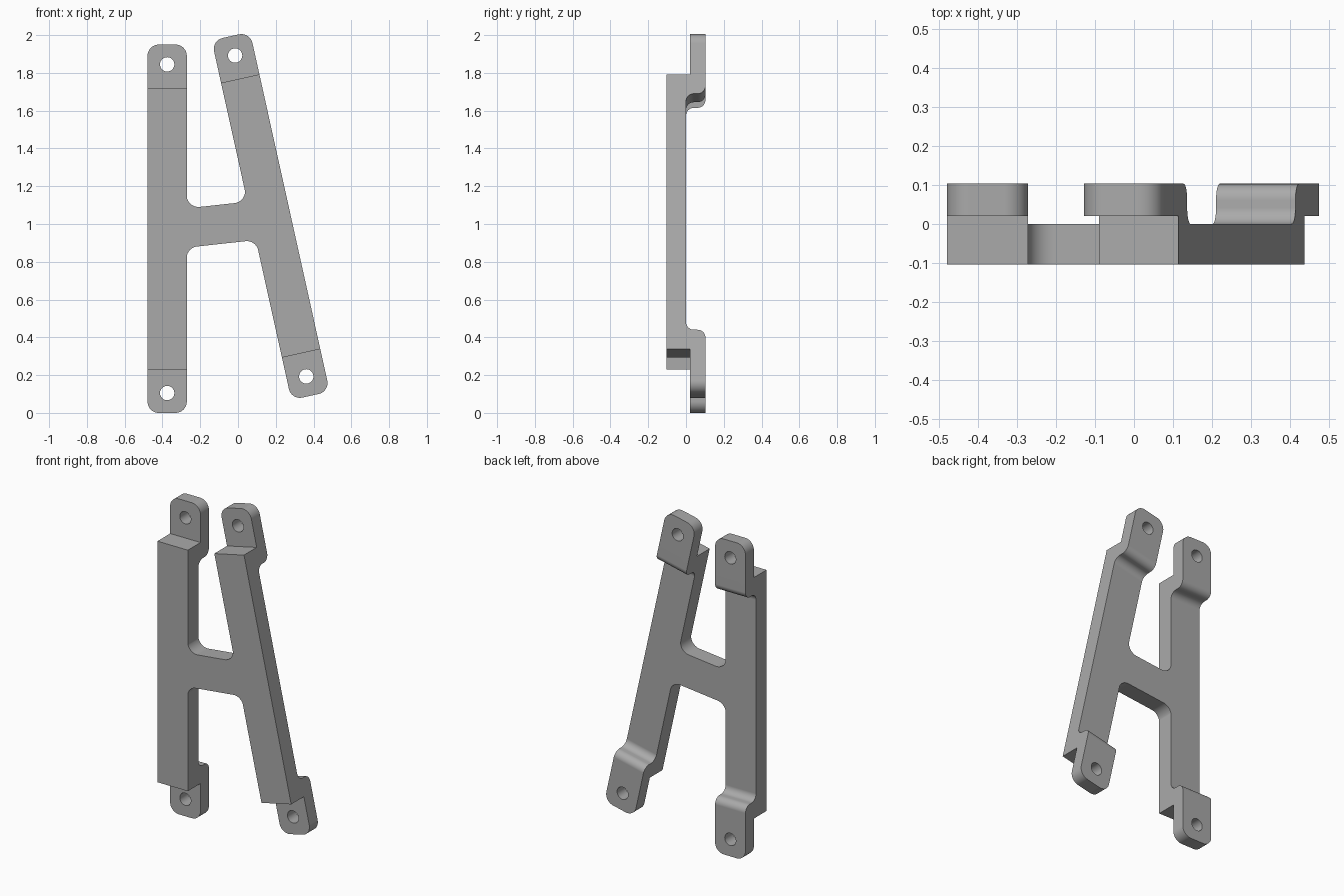
import bpy, math
from mathutils import Vector, Matrix

if "Cube" in bpy.data.objects:
    bpy.data.objects.remove(bpy.data.objects["Cube"])

grey = bpy.data.materials.new("plain grey")
grey.use_nodes = True
colour = (0.4, 0.4, 0.4, 1)
grey.diffuse_color = colour
grey.node_tree.nodes["Principled BSDF"].inputs["Base Color"].default_value = colour

HALF_W, HALF_L = 0.104, 0.975      # bar half width and half length
FRONT, BACK, TAB, WEB = -0.103, 0.103, 0.021, 0.0
TILT = math.radians(12.5)


def rounded(points, steps=10):
    """Replace each (u, v, radius) corner by an arc."""
    out = []
    for i, (u, v, r) in enumerate(points):
        p = Vector((u, v))
        if not r:
            out.append(p)
            continue
        a = (Vector(points[i - 1][:2]) - p).normalized()
        b = (Vector(points[(i + 1) % len(points)][:2]) - p).normalized()
        half = a.angle(b) / 2
        centre = p + (a + b).normalized() * r / math.sin(half)
        start = p + a * r / math.tan(half) - centre
        end = p + b * r / math.tan(half) - centre
        sweep = start.angle(end)
        for k in range(steps + 1):
            t = k / steps
            out.append(centre + (start * math.sin((1 - t) * sweep)
                                 + end * math.sin(t * sweep)) / math.sin(sweep))
    return out


def prism(name, outline, low, high, place):
    """Extrude a 2D outline; place(u, v, w) gives the 3D point."""
    n = len(outline)
    verts = [place(p.x, p.y, w) for w in (low, high) for p in outline]
    faces = [list(range(n))[::-1], list(range(n, 2 * n))]
    faces += [(i, (i + 1) % n, n + (i + 1) % n, n + i) for i in range(n)]
    mesh = bpy.data.meshes.new(name)
    mesh.from_pydata(verts, [], faces)
    mesh.materials.append(grey)
    obj = bpy.data.objects.new(name, mesh)
    bpy.context.collection.objects.link(obj)
    bpy.ops.object.select_all(action="DESELECT")
    obj.select_set(True)
    bpy.context.view_layer.objects.active = obj
    bpy.ops.object.mode_set(mode="EDIT")
    bpy.ops.mesh.select_all(action="SELECT")
    bpy.ops.mesh.normals_make_consistent(inside=False)
    bpy.ops.object.mode_set(mode="OBJECT")
    return obj


def combine(obj, other, operation):
    mod = obj.modifiers.new(operation, "BOOLEAN")
    mod.operation, mod.solver, mod.object = operation, "EXACT", other
    bpy.context.view_layer.objects.active = obj
    bpy.ops.object.modifier_apply(modifier=mod.name)
    bpy.data.objects.remove(other)


def bar(name, centre, tilt):
    """Stepped bar with a rounded, drilled tab at each end."""
    # side profile (depth, length), upper half then mirrored
    upper = [(FRONT, 0.745, 0), (TAB, 0.745, 0), (TAB, HALF_L + 0.05, 0),
             (BACK, HALF_L + 0.05, 0), (BACK, 0.64, 0.042), (WEB, 0.64, 0.042)]
    side = upper + [(y, -s, r) for y, s, r in reversed(upper)]
    body = prism(name, rounded(side), -HALF_W, HALF_W, lambda y, s, x: (x, y, s))
    # front outline with round corners
    box = [(-HALF_W - 0, -HALF_L, 0.06), (HALF_W, -HALF_L, 0.06),
           (HALF_W, HALF_L, 0.06), (-HALF_W, HALF_L, 0.06)]
    flat = lambda x, s, y: (x, y, s)
    combine(body, prism("outline", rounded(box), -0.2, 0.2, flat), "INTERSECT")
    # screw holes
    for s in (-0.87, 0.87):
        ring = [Vector((0.038 * math.cos(a), s + 0.038 * math.sin(a)))
                for a in (math.tau * k / 32 for k in range(32))]
        combine(body, prism("drill", ring, -0.2, 0.2, flat), "DIFFERENCE")
    body.data.transform(Matrix.Translation(centre) @ Matrix.Rotation(-tilt, 4, "Y"))
    return body


# the two bars
frame = bar("bracket_frame", (-0.375, 0, HALF_L), 0)
combine(frame, bar("slanted_bar", (0.173, 0, 1.0425), TILT), "UNION")

# crossbar with filleted junctions, its ends sunk into the bars
left_x = -0.375 + HALF_W


def inner_x(z):
    return 0.173 - HALF_W / math.cos(TILT) - (z - 1.0425) * math.tan(TILT)


R, SINK = 0.063, 0.004
cross = [(left_x - 0.06, 0.7, 0), (left_x - SINK, 0.7, 0), (left_x, 0.875, R),
         (inner_x(0.915), 0.915, R), (inner_x(0.7) + SINK, 0.7, 0),
         (inner_x(0.7) + 0.06, 0.7, 0), (inner_x(1.3) + 0.06, 1.3, 0),
         (inner_x(1.3) + SINK, 1.3, 0), (inner_x(1.118), 1.118, R),
         (left_x, 1.083, R), (left_x - SINK, 1.3, 0), (left_x - 0.06, 1.3, 0)]
combine(frame, prism("crossbar", rounded(cross), FRONT, WEB,
                     lambda x, z, y: (x, y, z)), "UNION")

# smooth fillets, crisp edges
bpy.ops.object.select_all(action="DESELECT")
frame.select_set(True)
bpy.context.view_layer.objects.active = frame
bpy.ops.object.shade_smooth_by_angle(angle=math.radians(30))
weighted = frame.modifiers.new("even_shading", "WEIGHTED_NORMAL")
weighted.keep_sharp = True
